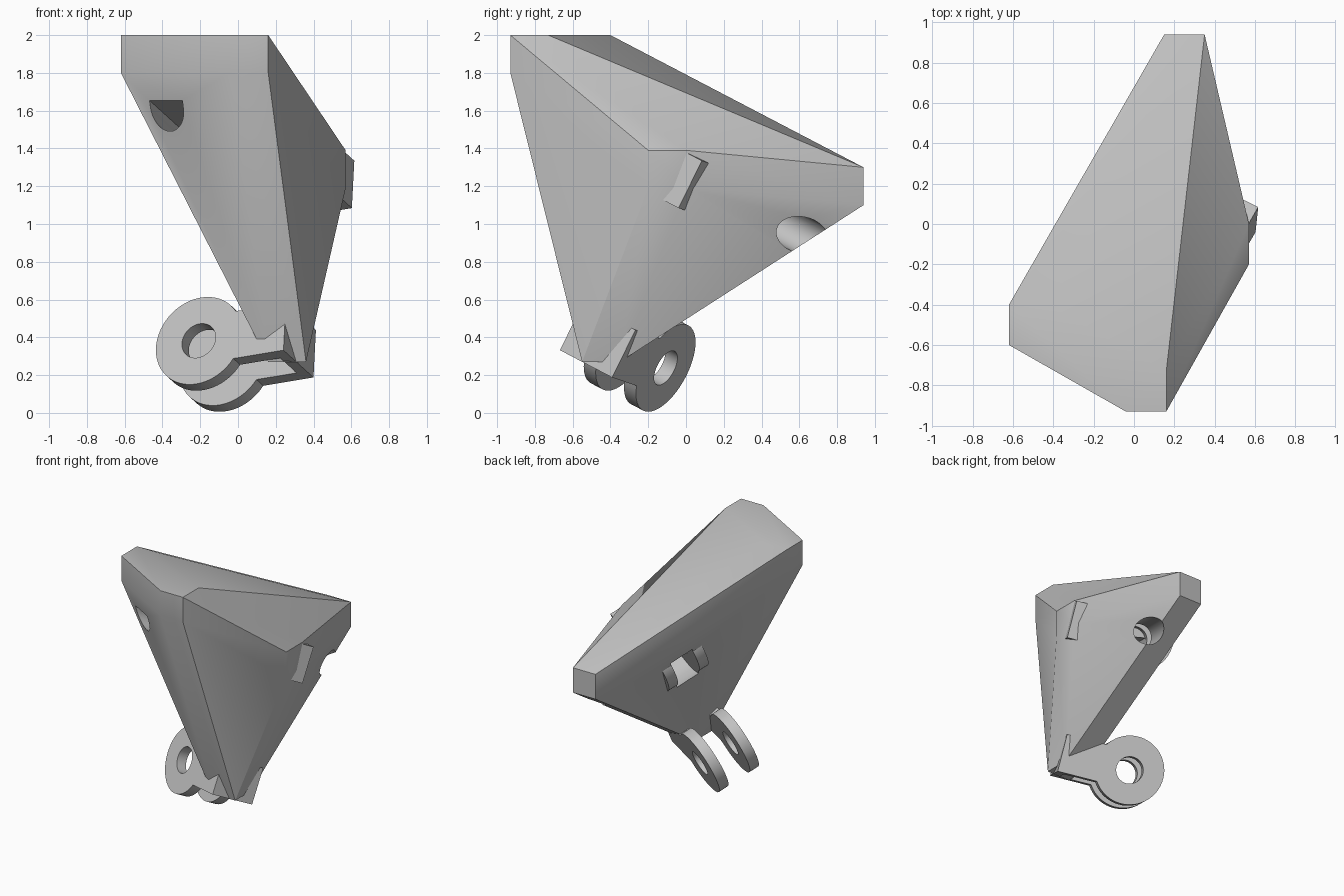
import bpy, bmesh, math
from itertools import product
from mathutils import Vector

cube = bpy.data.objects.get("Cube")
if cube:
    bpy.data.objects.remove(cube, do_unlink=True)

grey = bpy.data.materials.new("plain grey")
grey.use_nodes = True
colour = (0.53, 0.53, 0.53, 1)
grey.diffuse_color = colour
grey.node_tree.nodes["Principled BSDF"].inputs["Base Color"].default_value = colour

# Slanted working frame: pin axis, outward normal of the back face, and slope
AXIS = Vector((0.77, 1.34, -0.70)).normalized()
OUT = Vector((-2.015, 0.632, -1.007)).normalized()
SLOPE = AXIS.cross(OUT)
ARM = -(0.946 * OUT + 0.324 * SLOPE).normalized()    # from ring into the body
WIDE = (0.952 * SLOPE - 0.307 * OUT).normalized()    # across the arm
LEVEL = Vector((0.87, -0.495, 0)).normalized()
UPRIGHT = LEVEL.cross(AXIS)
if UPRIGHT.z < 0:
    UPRIGHT = -UPRIGHT


def make_object(name, bm):
    bmesh.ops.recalc_face_normals(bm, faces=bm.faces)
    mesh = bpy.data.meshes.new(name)
    bm.to_mesh(mesh)
    bm.free()
    mesh.materials.append(grey)
    obj = bpy.data.objects.new(name, mesh)
    bpy.context.collection.objects.link(obj)
    return obj


def prism(name, outline, centre, start, end, a=ARM, b=WIDE):
    """Outline swept along the pin axis between two distances."""
    bm = bmesh.new()
    base = [bm.verts.new(centre + a * u + b * w + AXIS * start) for u, w in outline]
    face = bm.faces.new(base)
    top = bmesh.ops.extrude_face_region(bm, geom=[face])["geom"]
    verts = [v for v in top if isinstance(v, bmesh.types.BMVert)]
    bmesh.ops.translate(bm, verts=verts, vec=AXIS * (end - start))
    return make_object(name, bm)


def arc(radius, first, last, steps=48):
    return [(radius * math.cos(first + (last - first) * i / steps),
             radius * math.sin(first + (last - first) * i / steps))
            for i in range(steps + 1)]


def disc(radius):
    return arc(radius, 0, math.tau)[:-1]


def activate(obj):
    bpy.ops.object.select_all(action='DESELECT')
    obj.select_set(True)
    bpy.context.view_layer.objects.active = obj


def cut(obj, cutter):
    cutter.hide_render = True
    mod = obj.modifiers.new("cut", 'BOOLEAN')
    mod.operation = 'DIFFERENCE'
    mod.solver = 'EXACT'
    mod.object = cutter
    activate(obj)
    bpy.ops.object.modifier_apply(modifier=mod.name)
    bpy.data.objects.remove(cutter, do_unlink=True)


def smooth(obj):
    activate(obj)
    bpy.ops.object.shade_smooth_by_angle(angle=math.radians(30))


# Body: hull stretched around five small corner blocks
corners = [(-0.52, -0.50, 1.90), (0.06, -0.83, 1.90), (0.25, 0.84, 1.20),
           (0.47, -0.10, 1.29), (0.26, -0.45, 0.37)]
bm = bmesh.new()
for c in corners:
    for offset in product((-0.1, 0.1), repeat=3):
        bm.verts.new(Vector(c) + Vector(offset))
hull = bmesh.ops.convex_hull(bm, input=bm.verts)
spare = {g for key in ("geom_interior", "geom_unused") for g in hull[key]
         if isinstance(g, bmesh.types.BMVert)}
bmesh.ops.delete(bm, geom=list(spare), context='VERTS')
bmesh.ops.dissolve_limit(bm, angle_limit=math.radians(0.5), verts=bm.verts, edges=bm.edges)
body = make_object("body", bm)

# Hinge layout: two plates along the axis with a gap between
FRONT, BACK, THICK = -0.555, -0.205, 0.08
RING, HOLE, HALF, REACH = 0.255, 0.10, 0.14, 0.512
low_centre = OUT * -0.089 + SLOPE * 0.143
high_centre = OUT * -0.555 + SLOPE * 1.01

# Pin tunnel through the body, with a flat-topped mouth at the front
cut(body, prism("tunnel_cutter", disc(HOLE), high_centre, FRONT, 1.2))
mouth = arc(HOLE, math.pi, math.tau, 24) + [(HOLE, 0.03), (-HOLE, 0.03)]
cut(body, prism("mouth_cutter", mouth, high_centre, -2.0, FRONT + 0.01, LEVEL, UPRIGHT))
# Pocket between the buried hinge plates
cut(body, prism("pocket_cutter", disc(RING + 0.02), high_centre, FRONT + THICK, BACK - THICK))
smooth(body)

# Hinges: ring plates with straight arms, tied together by an end bar
spread = math.asin(HALF / RING)
plate = arc(RING, spread, math.tau - spread) + [(REACH, -HALF), (REACH, HALF)]
bar = [(REACH - 0.06, -HALF), (REACH, -HALF), (REACH, HALF), (REACH - 0.06, HALF)]
for label, centre in (("lower", low_centre), ("upper", high_centre)):
    for side, start in (("front", FRONT), ("back", BACK - THICK)):
        part = prism(f"{label}_hinge_{side}_plate", plate, centre, start, start + THICK)
        cut(part, prism("pin_cutter", disc(HOLE), centre, start - 0.1, start + THICK + 0.1))
        smooth(part)
    prism(f"{label}_hinge_bar", bar, centre, FRONT + THICK, BACK - THICK)
